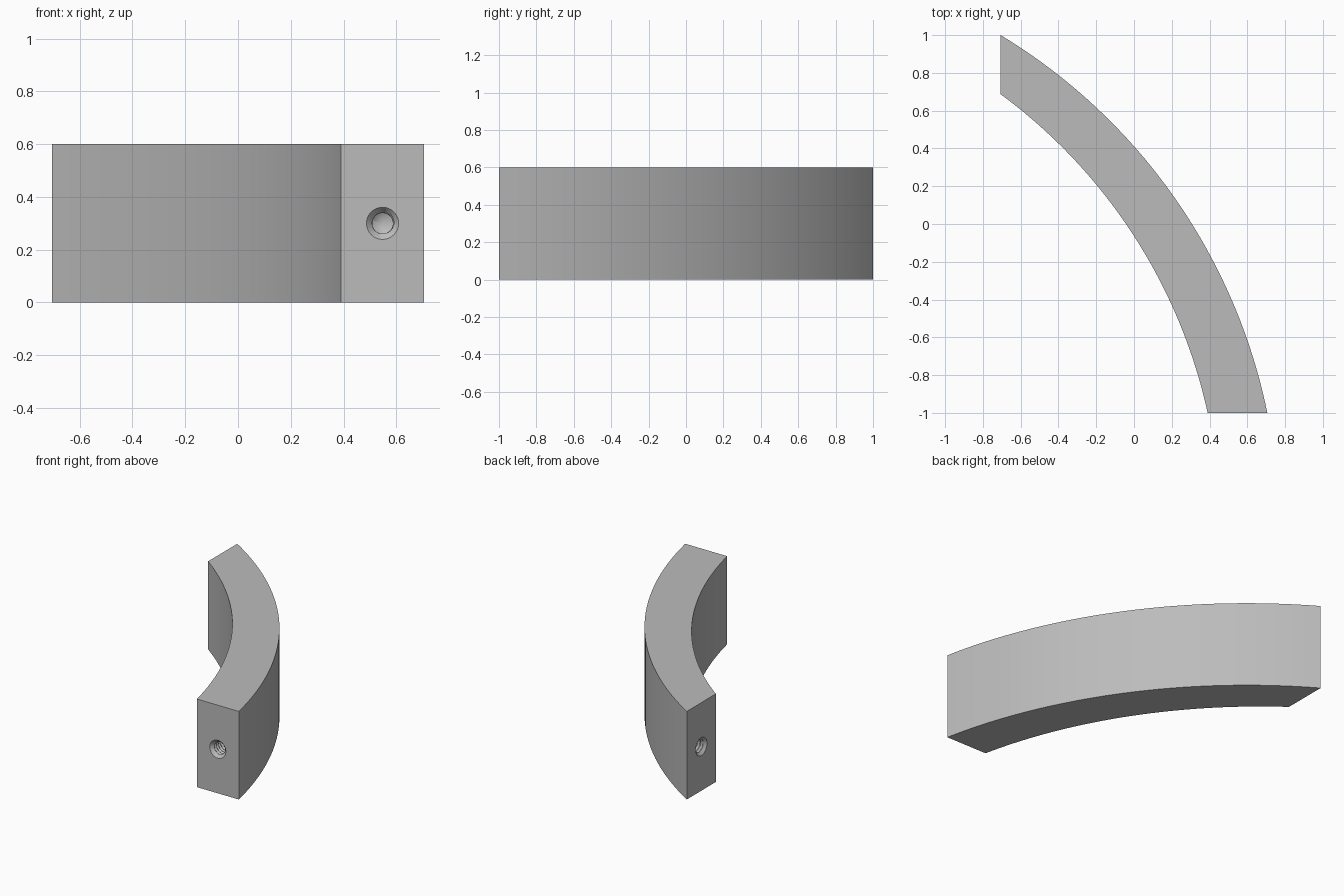
import bpy, bmesh
from math import pi, sin, cos, atan2, hypot
from mathutils import Matrix, Vector

cube = bpy.data.objects.get("Cube")
if cube:
    bpy.data.objects.remove(cube, do_unlink=True)

HEIGHT = 0.6
STEPS = 40

grey = bpy.data.materials.new("plain grey")
grey.use_nodes = True
grey.diffuse_color = (0.5, 0.5, 0.5, 1)
grey.node_tree.nodes["Principled BSDF"].inputs["Base Color"].default_value = (0.5, 0.5, 0.5, 1)


def make_object(name, bm):
    bmesh.ops.recalc_face_normals(bm, faces=bm.faces)
    mesh = bpy.data.meshes.new(name)
    bm.to_mesh(mesh)
    bm.free()
    mesh.materials.append(grey)
    obj = bpy.data.objects.new(name, mesh)
    bpy.context.collection.objects.link(obj)
    return obj


def arc(start, end, bulge):
    """Points of a circular arc between two points, bulging to the right of travel."""
    a, b = Vector(start), Vector(end)
    half = (b - a).length / 2
    radius = (half ** 2 + bulge ** 2) / (2 * bulge)
    along = (b - a).normalized()
    centre = (a + b) / 2 - Vector((along.y, -along.x)) * (radius - bulge)
    t0 = atan2(a.y - centre.y, a.x - centre.x)
    t1 = atan2(b.y - centre.y, b.x - centre.x)
    angles = [t0 + (t1 - t0) * i / STEPS for i in range(STEPS + 1)]
    return [(centre.x + radius * cos(t), centre.y + radius * sin(t)) for t in angles]


# Curved bar: plan outline raised to full height
outer = arc((0.706, -1), (-0.706, 1), 0.256)
inner = arc((0.39, -1), (-0.706, 0.687), 0.183)
bm = bmesh.new()
base = bm.faces.new([bm.verts.new((x, y, 0)) for x, y in outer + inner[::-1]])
raised = bmesh.ops.extrude_face_region(bm, geom=[base])["geom"]
top = [v for v in raised if isinstance(v, bmesh.types.BMVert)]
bmesh.ops.translate(bm, verts=top, vec=(0, 0, HEIGHT))
bar = make_object("curved_bar", bm)


def threaded_cutter(name, position, turn):
    """Blind tapped hole running along local +y, with a chamfered mouth and drill point."""
    segs, pitch, mouth, depth, rings = 32, 0.022, 0.016, 0.175, 64
    bm = bmesh.new()
    loops = []

    def add_ring(y, radius_at):
        loop = []
        for j in range(segs):
            t = 2 * pi * j / segs
            r = radius_at(j / segs)
            loop.append(bm.verts.new((r * cos(t), y, r * sin(t))))
        loops.append(loop)

    add_ring(-0.01, lambda f: 0.061)
    add_ring(0, lambda f: 0.061)
    for i in range(rings + 1):
        y = mouth + (depth - mouth) * i / rings
        add_ring(y, lambda f: 0.039 + 0.018 * abs((y / pitch + f) % 1 - 0.5))
    add_ring(depth + 0.003, lambda f: 0.039)
    for a, b in zip(loops, loops[1:]):
        for j in range(segs):
            k = (j + 1) % segs
            bm.faces.new((a[j], a[k], b[k], b[j]))
    bm.faces.new(loops[0])
    tip = bm.verts.new((0, depth + 0.025, 0))
    for j in range(segs):
        bm.faces.new((loops[-1][j], loops[-1][(j + 1) % segs], tip))
    cutter = make_object(name, bm)
    cutter.data.transform(Matrix.Translation(position) @ Matrix.Rotation(turn, 4, "Z"))
    cutter.hide_render = True
    return cutter


# One tapped hole in the middle of each flat end
cutters = [
    threaded_cutter("front_hole_cutter", (0.548, -1, HEIGHT / 2), 0),
    threaded_cutter("side_hole_cutter", (-0.706, 0.843, HEIGHT / 2), -pi / 2),
]
bpy.context.view_layer.objects.active = bar
bar.select_set(True)
for cutter in cutters:
    cut = bar.modifiers.new(cutter.name, "BOOLEAN")
    cut.object = cutter
    cut.solver = "EXACT"
    bpy.ops.object.modifier_apply(modifier=cut.name)
    bpy.data.objects.remove(cutter, do_unlink=True)

bpy.ops.object.shade_smooth_by_angle(angle=pi / 6)
